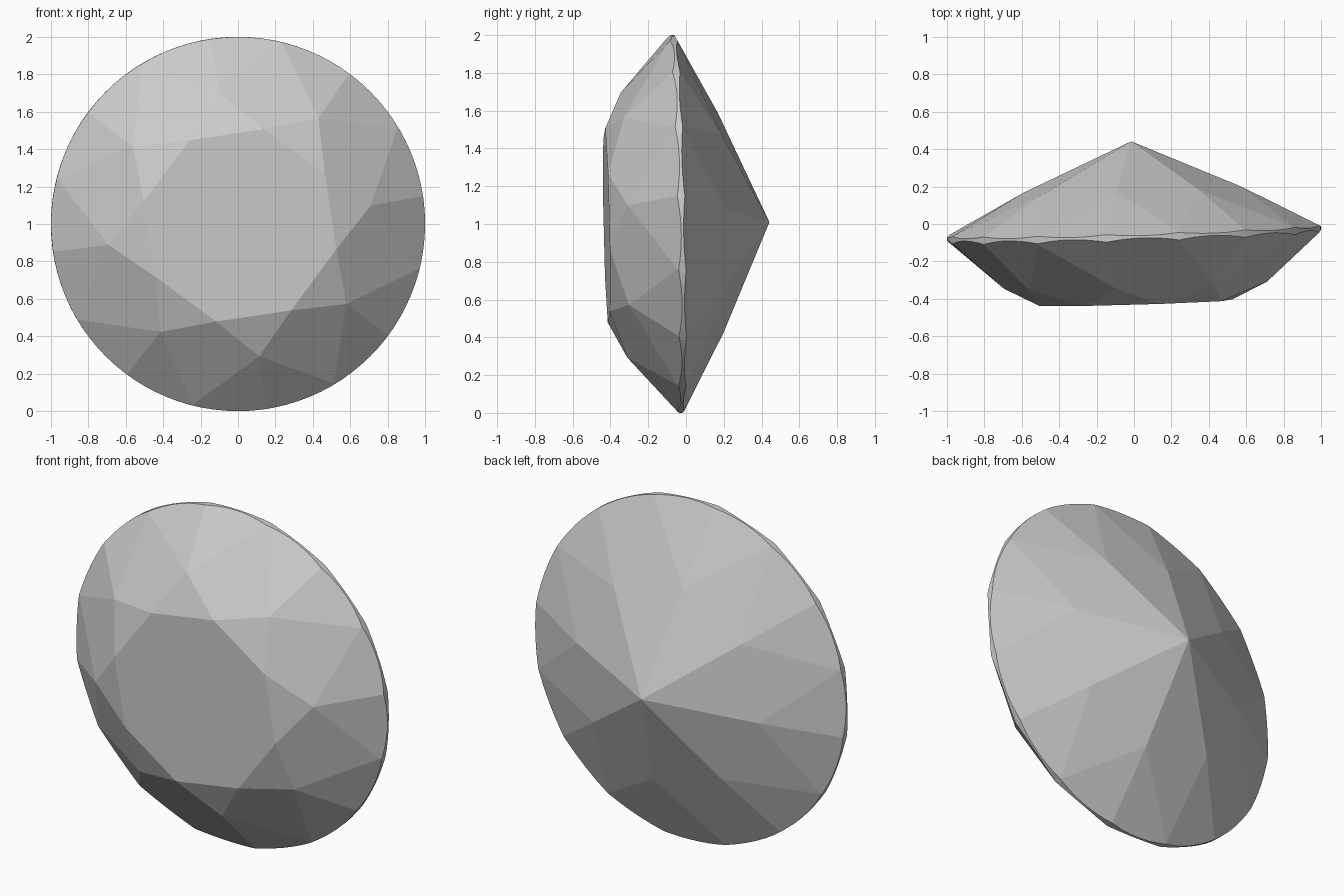
import bpy, bmesh, math
from mathutils import Vector, Matrix

if "Cube" in bpy.data.objects:
    bpy.data.objects.remove(bpy.data.objects["Cube"])

TURN = 76.0          # rotation of the facet pattern around the stone's axis
GIRDLE = 0.02        # half thickness of the girdle
TABLE_R, TABLE_H = 0.53, 0.368
MID_R, MID_H = 0.71, 0.275
CULET_H = -0.495
LOWER_R = 0.59


def polar(r, deg, h):
    a = math.radians(TURN + deg)
    return Vector((r * math.cos(a), r * math.sin(a), h))


def cut(bm, a, b, c):
    """Grind one flat facet through three points, removing the outside."""
    n = (b - a).cross(c - a).normalized()
    if n.dot(a - Vector((0, 0, 0))) < 0:
        n = -n
    bmesh.ops.bisect_plane(bm, geom=bm.verts[:] + bm.edges[:] + bm.faces[:], dist=1e-5,
                           plane_co=a, plane_no=n, clear_outer=True)
    bmesh.ops.holes_fill(bm, edges=[e for e in bm.edges if e.is_boundary], sides=0)


# Rough blank: a round cylinder
bm = bmesh.new()
bmesh.ops.create_cone(bm, cap_ends=True, segments=96, radius1=1, radius2=1, depth=1.2)

culet = Vector((0, 0, CULET_H))
# Pavilion: main facets, then pairs of lower halves
main_slope = -GIRDLE - CULET_H
low_h = CULET_H + main_slope * LOWER_R * math.cos(math.radians(22.5))
for k in range(8):
    d = 45 * k
    cut(bm, culet, polar(LOWER_R, d - 22.5, low_h), polar(LOWER_R, d + 22.5, low_h))
for k in range(8):
    d = 45 * k
    for s in (-22.5, 22.5):
        cut(bm, polar(1, d, -GIRDLE), polar(1, d + s, -GIRDLE), polar(LOWER_R, d + s, low_h))

# Crown: table, kites, upper halves and stars
cut(bm, polar(TABLE_R, 0, TABLE_H), polar(TABLE_R, 90, TABLE_H), polar(TABLE_R, 180, TABLE_H))
for k in range(8):
    d = 45 * k
    cut(bm, polar(TABLE_R, d, TABLE_H), polar(MID_R, d - 22.5, MID_H), polar(MID_R, d + 22.5, MID_H))
for k in range(8):
    d = 45 * k
    for s in (-22.5, 22.5):
        cut(bm, polar(1, d, GIRDLE), polar(1, d + s, GIRDLE), polar(MID_R, d + s, MID_H))
for k in range(8):
    d = 45 * k
    cut(bm, polar(TABLE_R, d, TABLE_H), polar(TABLE_R, d + 45, TABLE_H), polar(MID_R, d + 22.5, MID_H))

# Clean closed convex skin
bmesh.ops.remove_doubles(bm, verts=bm.verts[:], dist=0.0005)
bmesh.ops.delete(bm, geom=bm.faces[:] + bm.edges[:], context='EDGES_FACES')
if not bm.verts:
    raise RuntimeError("empty stone")
points = [v.co.copy() for v in bm.verts]
bm.free()
bm = bmesh.new()
for p in points:
    bm.verts.new(p)
hull = bmesh.ops.convex_hull(bm, input=bm.verts[:])
bmesh.ops.delete(bm, geom=[v for v in bm.verts if not v.link_faces], context='VERTS')
bmesh.ops.recalc_face_normals(bm, faces=bm.faces[:])

# Stand the stone with its table to the front, slightly tilted
n = Vector((0.03, -1, -0.02)).normalized()
ex = Vector((1, 0, 0))
ex = (ex - n * ex.dot(n)).normalized()
ey = n.cross(ex)
rot = Matrix((ex, ey, n)).transposed().to_4x4()
bm.transform(Matrix.Translation((0, -0.053, 1)) @ rot)

mesh = bpy.data.meshes.new("cut_gem")
bm.to_mesh(mesh)
bm.free()
bpy.context.collection.objects.link(bpy.data.objects.new("cut_gem", mesh))
